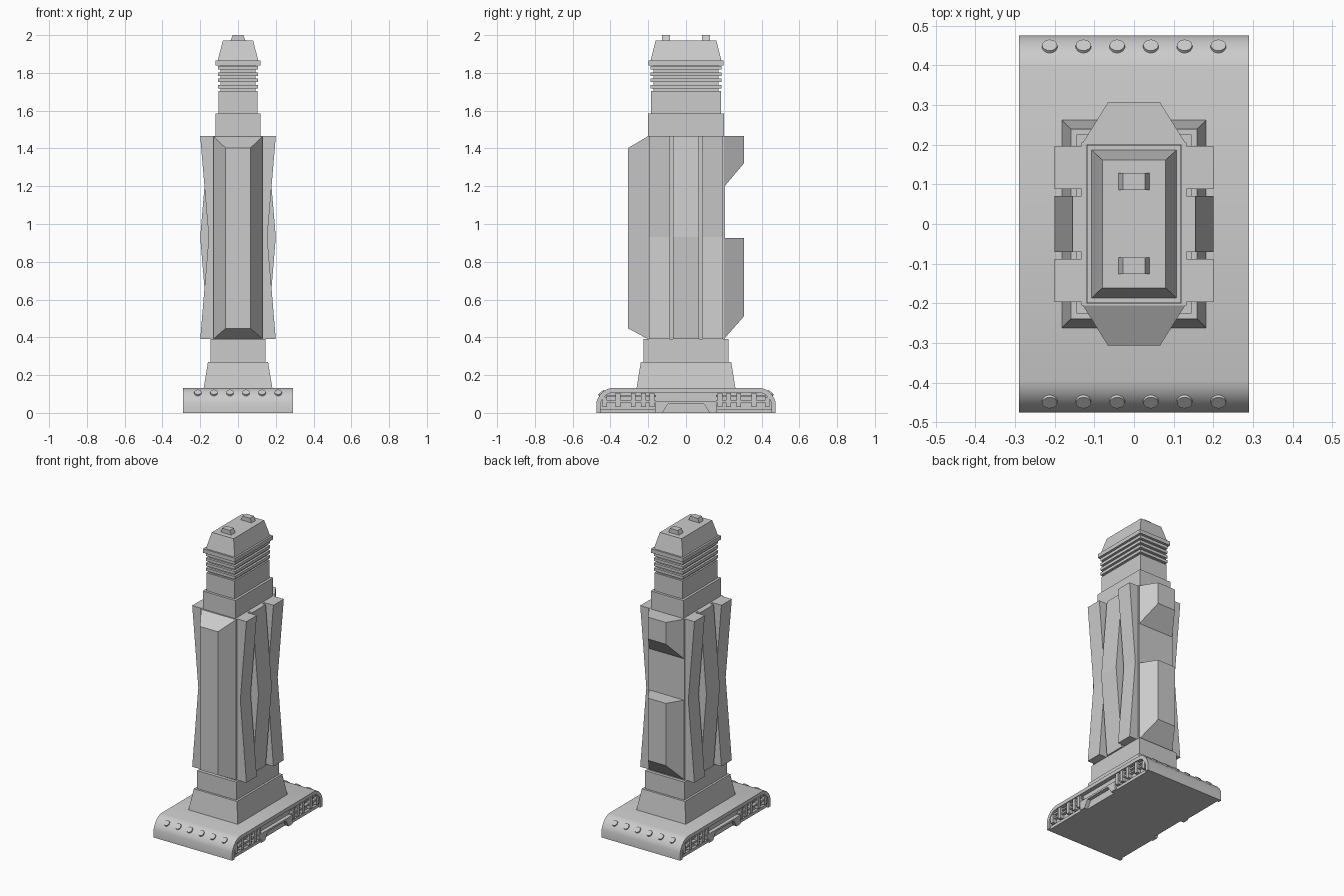
import bpy, bmesh
from mathutils import Vector, Matrix

if "Cube" in bpy.data.objects:
    bpy.data.objects.remove(bpy.data.objects["Cube"])


def make(name, verts, faces, smooth=False):
    me = bpy.data.meshes.new(name)
    me.from_pydata(verts, [], faces)
    bm = bmesh.new()
    bm.from_mesh(me)
    bmesh.ops.recalc_face_normals(bm, faces=bm.faces)
    bm.to_mesh(me)
    bm.free()
    ob = bpy.data.objects.new(name, me)
    bpy.context.collection.objects.link(ob)
    if smooth:
        bpy.context.view_layer.objects.active = ob
        ob.select_set(True)
        bpy.ops.object.shade_smooth_by_angle(angle=0.6)
        ob.select_set(False)
    return ob


def loft(name, a, b, smooth=False):
    """Join two matching closed loops of points and cap both ends."""
    n = len(a)
    faces = [tuple(range(n)), tuple(range(n, 2 * n))]
    faces += [(i, (i + 1) % n, n + (i + 1) % n, n + i) for i in range(n)]
    return make(name, list(a) + list(b), faces, smooth)


def rect(x, y, z, cx=0, cy=0):
    return [(cx - x, cy - y, z), (cx + x, cy - y, z), (cx + x, cy + y, z), (cx - x, cy + y, z)]


def block(name, z0, z1, x, y, x1=None, y1=None, cx=0, cy=0):
    """Box or tapered box with half sizes x, y."""
    return loft(name, rect(x, y, z0, cx, cy),
                rect(x if x1 is None else x1, y if y1 is None else y1, z1, cx, cy))


def prism_x(name, yz, x0, x1, smooth=False):
    return loft(name, [(x0, y, z) for y, z in yz], [(x1, y, z) for y, z in yz], smooth)


def prism_y(name, xz, y0, y1):
    return loft(name, [(x, y0, z) for x, z in xz], [(x, y1, z) for x, z in xz])


# Base: rounded deck shell over a narrower core
half = [(0.475, 0), (0.475, 0.055), (0.468, 0.075), (0.456, 0.095), (0.44, 0.112), (0.42, 0.125), (0.395, 0.132)]
inner = [(0.375, 0.108), (0.41, 0.103), (0.428, 0.09), (0.445, 0.07), (0.452, 0.05), (0.452, 0)]
mirror = lambda pts: [(-y, z) for y, z in reversed(pts)]
prism_x("base_deck", half + mirror(half) + mirror(inner)[0:] + inner[0:], -0.29, 0.29, True)
core = [(0.46, 0), (0.46, 0.055), (0.40, 0.12)]
prism_x("base_core", core + mirror(core), -0.262, 0.262)

# Details on both long sides of the base
for s in (-1, 1):
    for e in (-1, 1):
        for c in (0.18, 0.225, 0.28, 0.36, 0.43):
            h = 0.085 if c > 0.4 else 0.105
            block("base_side_post", 0.03, h, 0.016, 0.012, cx=s * 0.272, cy=e * c)
        block("base_side_rail", 0.085, 0.096, 0.01, 0.13, cx=s * 0.268, cy=e * 0.29)
        block("base_lower_rail", 0.055, 0.066, 0.012, 0.14, cx=s * 0.27, cy=e * 0.30)
        block("base_skirt", 0, 0.02, 0.012, 0.145, cx=s * 0.266, cy=e * 0.31)
    arch = [(0.165, 0), (0.165, 0.06), (-0.165, 0.06), (-0.165, 0), (-0.125, 0),
            (-0.095, 0.048), (0.095, 0.048), (0.125, 0)]
    prism_x("base_side_arch", arch, s * 0.25, s * 0.287)

# Rivets along both rounded ends
for e in (-1, 1):
    for i in range(6):
        nrm = Vector((0, e * 0.7, 0.75)).normalized()
        bm = bmesh.new()
        m = Matrix.Translation((-0.2125 + 0.085 * i, e * 0.446, 0.105)) @ nrm.to_track_quat('Z', 'Y').to_matrix().to_4x4()
        bmesh.ops.create_cone(bm, cap_ends=True, segments=16, radius1=0.021, radius2=0.019, depth=0.014, matrix=m)
        me = bpy.data.meshes.new("base_rivet")
        bm.to_mesh(me)
        bm.free()
        bpy.context.collection.objects.link(bpy.data.objects.new("base_rivet", me))

# Pedestal
block("pedestal_foot", 0.13, 0.27, 0.182, 0.262, 0.159, 0.239)
block("pedestal_block", 0.27, 0.39, 0.145, 0.225)

# Tower body
ZB, ZT, ZM = 0.39, 1.465, 0.93
block("body_core", ZB, ZT, 0.132, 0.205)
for s in (-1, 1):
    # Waisted side slabs with a bulging strip between them
    slab = [(s * x, z) for x, z in ((0.11, ZB), (0.2, ZB), (0.155, ZM), (0.2, ZT), (0.11, ZT))]
    for y in (-0.1425, 0.1425):
        prism_y("side_slab", slab, y - 0.0545, y + 0.0545)
    strip = [(s * x, z) for x, z in ((0.11, ZB), (0.155, ZB), (0.2, ZM), (0.155, ZT), (0.11, ZT))]
    prism_y("side_strip", strip, -0.07, 0.07)


def panel(name, s, back, front):
    """Bevelled panel: back and front are (z low, z high)."""
    def loop(x, y, z):
        return [(-x, y, z[0]), (x, y, z[0]), (x, y, z[1]), (-x, y, z[1])]
    loft(name, loop(0.132, s * 0.2, back), loop(0.066, s * 0.306, front))


panel("front_panel", -1, (ZB, ZT), (0.447, 1.403))
panel("back_upper_panel", 1, (1.195, ZT), (1.32, ZT))
panel("back_lower_panel", 1, (ZB, 0.925), (0.51, 0.925))

# Neck, ribs and cap
block("neck_lower", ZT, 1.585, 0.12, 0.2)
block("neck_upper", 1.585, 1.705, 0.104, 0.184)
block("rib_core", 1.70, 1.85, 0.093, 0.172)
for i in range(4):
    z = 1.718 + 0.033 * i
    block("neck_rib", z, z + 0.019, 0.107, 0.187)
block("cap_collar", 1.84, 1.866, 0.119, 0.199)
block("cap", 1.866, 1.972, 0.107, 0.187, 0.08, 0.161)
for y in (-0.105, 0.107):
    block("cap_nub", 1.97, 2.0, 0.04, 0.021, 0.028, 0.021, cy=y)
